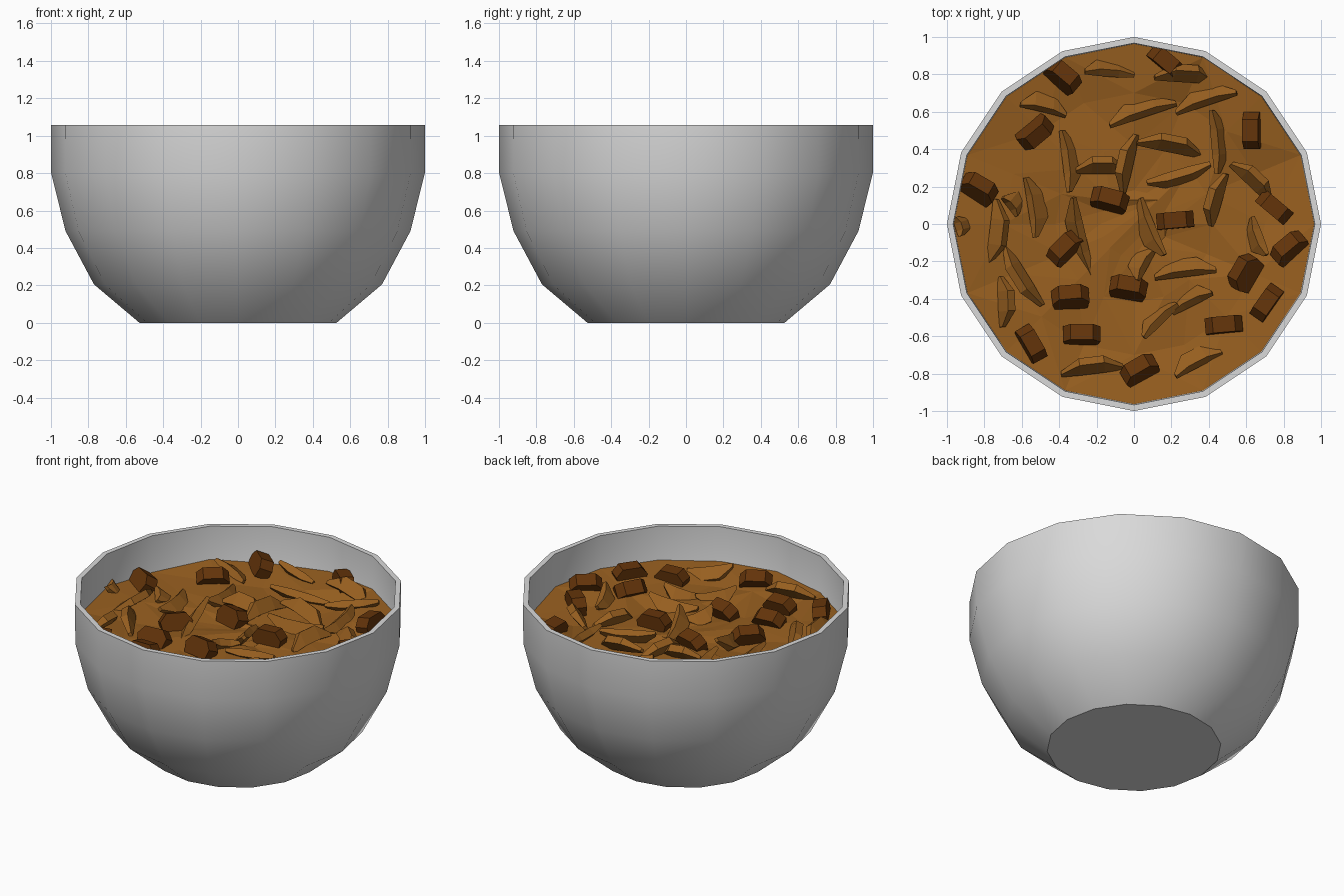
import bpy, bmesh, math, random
from mathutils import Vector, Matrix

if "Cube" in bpy.data.objects:
    bpy.data.objects.remove(bpy.data.objects["Cube"])

random.seed(4)
SIDES = 16


def material(name, rgb):
    m = bpy.data.materials.new(name)
    m.diffuse_color = (*rgb, 1)
    m.use_nodes = True
    m.node_tree.nodes["Principled BSDF"].inputs["Base Color"].default_value = m.diffuse_color
    return m


GREY = material("grey ceramic", (0.70, 0.70, 0.70))
BROWN = material("golden brown", (0.31, 0.114, 0.014))
DARK = material("dark brown", (0.125, 0.034, 0.003))


def finish(bm, name, mat):
    bmesh.ops.recalc_face_normals(bm, faces=bm.faces)
    me = bpy.data.meshes.new(name)
    bm.to_mesh(me)
    bm.free()
    me.materials.append(mat)
    ob = bpy.data.objects.new(name, me)
    bpy.context.collection.objects.link(ob)
    return ob


def ring(bm, r, z, wobble=0.0):
    return [bm.verts.new((r * math.cos(i * math.tau / SIDES), r * math.sin(i * math.tau / SIDES),
                          z + random.uniform(-wobble, wobble))) for i in range(SIDES)]


def bridge(bm, a, b):
    n = len(a)
    for i in range(n):
        bm.faces.new((a[i], a[(i + 1) % n], b[(i + 1) % n], b[i]))


# Bowl: outer and inner wall lathed from one profile
bm = bmesh.new()
profile = [(0.527, 0), (0.77, 0.205), (0.922, 0.49), (0.999, 0.80), (1, 1.057),
           (0.967, 1.057), (0.963, 0.81), (0.885, 0.50), (0.74, 0.23), (0.51, 0.04)]
rings = [ring(bm, r, z) for r, z in profile]
for a, b in zip(rings, rings[1:]):
    bridge(bm, a, b)
bm.faces.new(rings[0])
bm.faces.new(rings[-1])
bowl = finish(bm, "bowl", GREY)
bpy.context.view_layer.objects.active = bowl
bowl.select_set(True)
bpy.ops.object.shade_smooth_by_angle(angle=math.radians(30))


# Filling: faceted surface, slightly dished towards the middle
def fill_height(x, y):
    return 0.78 + 0.055 * math.hypot(x, y) ** 5


bm = bmesh.new()
rings = [ring(bm, r, fill_height(r, 0), w) for r, w in
         [(0.964, 0.015), (0.7, 0.025), (0.42, 0.02), (0.18, 0.015)]]
for a, b in zip(rings, rings[1:]):
    bridge(bm, a, b)
bm.faces.new(rings[-1])
bmesh.ops.triangulate(bm, faces=bm.faces)
finish(bm, "filling", BROWN)


# Slices: bent tapering strips between two plan points
def slice_strip(bm, x0, y0, x1, y1, bow):
    a, b = Vector((x0, y0, 0)), Vector((x1, y1, 0))
    mid, d = (a + b) / 2, b - a
    length = d.length
    rot = (Matrix.Rotation(math.atan2(d.y, d.x), 4, 'Z')
           @ Matrix.Rotation(random.uniform(-0.3, 0.3), 4, 'Y')
           @ Matrix.Rotation(random.choice((-1, 1)) * random.uniform(0.6, 1.1), 4, 'X'))
    place = Matrix.Translation((mid.x, mid.y, fill_height(mid.x, mid.y) + 0.03)) @ rot
    sections = []
    for t, w, c in [(-0.5, 0.012, -0.5), (-0.2, 0.045, 0.5), (0.2, 0.045, 0.5), (0.5, 0.012, -0.5)]:
        h = 0.4 * w + 0.006
        sections.append([bm.verts.new(place @ Vector((t * length, c * bow + u * w, v * h)))
                         for u, v in ((-1, -1), (1, -1), (1, 1), (-1, 1))])
    for p, q in zip(sections, sections[1:]):
        bridge(bm, p, q)
    bm.faces.new(sections[0])
    bm.faces.new(sections[-1])


SLICES = [(-27, 83, 0, 81), (11, 80, 43, 78), (-14, 54, 22, 66), (22, 61, 55, 72), (2, 45, 37, 38),
          (-61, 66, -36, 60), (-37, 50, -33, 17), (-31, 30, -4, 30), (-7, 17, 0, 48), (41, 31, 7, 21),
          (43, 61, 46, 27), (40, -1, 48, 27), (53, 33, 74, 13), (-56, 25, -51, -7), (-72, 13, -76, -21),
          (-24, -28, -34, 15), (-50, -44, -70, -12), (-70, -28, -69, -55), (15, -18, 2, 13),
          (0, -30, 9, -13), (11, -27, 44, -23), (20, -46, 42, -35), (4, -60, 22, -42)]
SLICES += [(21, -80, 46, -67), (-39, -79, -6, -75), (70, -18, 62, 3), (-69, 16, -61, 6), (-94, 4, -91, -6)]
bm = bmesh.new()
for s in SLICES:
    slice_strip(bm, *[v / 100 for v in s], 0.045)
finish(bm, "slices", BROWN)

# Chunks: thick half-round slabs (x, y, heading and tip-up in degrees)
CHUNKS = [(-38, 79, -40, 65), (17, 87, -40, 85), (-53, 49, 220, 60), (63, 50, 90, 80),
          (-83, 19, -30, 55), (-13, 13, -15, 70), (22, 2, 5, 88), (75, 9, -40, 90),
          (83, -13, 40, 60), (-37, -13, 45, 70), (-34, -39, 5, 60), (-3, -34, -10, 65),
          (59, -26, 60, 40), (71, -42, 55, 85), (48, -54, 5, 85), (-28, -59, 0, 75),
          (-55, -64, -60, 80), (3, -78, 30, 60)]
bm = bmesh.new()
for x, y, ang, tip in CHUNKS:
    x, y = x / 100, y / 100
    place = (Matrix.Translation((x, y, fill_height(x, y) + 0.035))
             @ Matrix.Rotation(math.radians(ang), 4, 'Z')
             @ Matrix.Rotation(math.radians(tip), 4, 'X'))
    half = [(-0.085, -0.06), (0.085, -0.06), (0.1, 0.005), (0.06, 0.055), (-0.06, 0.055), (-0.1, 0.005)]
    ends = [[bm.verts.new(place @ Vector((u, v, w))) for u, v in half] for w in (-0.043, 0.043)]
    bridge(bm, *ends)
    bm.faces.new(ends[0])
    bm.faces.new(ends[1])
finish(bm, "chunks", DARK)
